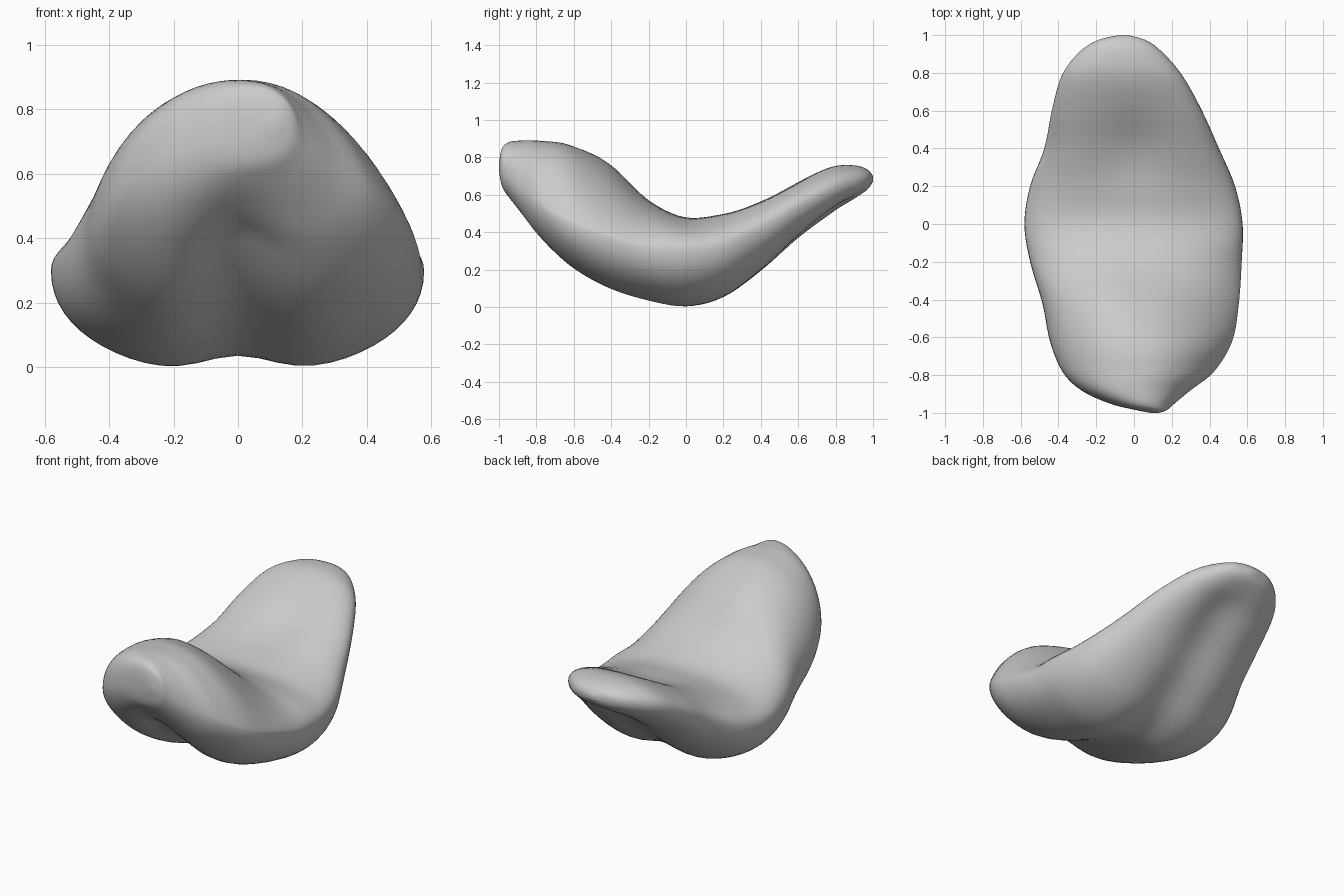
import bpy, bmesh, math

if "Cube" in bpy.data.objects:
    bpy.data.objects.remove(bpy.data.objects["Cube"])

# Cross-sections front to back: y, left x, right x, top z, bottom z, side-edge z
SECTIONS = [
    (-1.0, 0.09, 0.13, 0.77, 0.73, 0.75),
    (-0.985, 0.01, 0.175, 0.845, 0.645, 0.74),
    (-0.95, -0.13, 0.215, 0.88, 0.575, 0.69),
    (-0.88, -0.28, 0.30, 0.89, 0.475, 0.62),
    (-0.78, -0.38, 0.425, 0.89, 0.36, 0.54),
    (-0.62, -0.445, 0.52, 0.875, 0.215, 0.45),
    (-0.42, -0.485, 0.555, 0.785, 0.10, 0.38),
    (-0.20, -0.55, 0.57, 0.575, 0.03, 0.31),
    (0.0, -0.58, 0.575, 0.48, 0.0, 0.30),
    (0.2, -0.55, 0.535, 0.51, 0.05, 0.32),
    (0.4, -0.475, 0.45, 0.59, 0.19, 0.41),
    (0.6, -0.435, 0.36, 0.68, 0.37, 0.53),
    (0.78, -0.385, 0.26, 0.75, 0.505, 0.62),
    (0.9, -0.30, 0.16, 0.757, 0.575, 0.66),
    (0.97, -0.20, 0.07, 0.735, 0.625, 0.68),
    (1.0, -0.08, -0.03, 0.70, 0.67, 0.685),
]
STEPS, SIDES = 5, 64


def spline(a, b, c, d, t):
    """Catmull-Rom blend between rows b and c."""
    return [0.5 * (2*q + (r-p)*t + (2*p-5*q+4*r-s)*t*t + (3*q-p-3*r+s)*t**3)
            for p, q, r, s in zip(a, b, c, d)]


def ring(row):
    """Rounded section: drooping front right side, groove underneath, dished back."""
    y, xl, xr, zt, zb, ze = row
    xc, w = (xl + xr) / 2, (xr - xl) / 2
    fade = max(0.0, min(1.0, (1 - abs(y)) * 4))
    groove = fade * (0.06 + (0.06 * min(1, -y * 1.5) if y < 0 else 0))
    dish = 0.04 * math.exp(-((y - 0.4) / 0.2) ** 2)
    front = max(0.0, min(1.0, (-y - 0.1) / 0.3)) * fade
    tilt = 0.22 * math.exp(-((y + 0.42) / 0.22) ** 2)
    pts = []
    for i in range(SIDES):
        a = 2 * math.pi * i / SIDES
        c, s = math.cos(a), math.sin(a)
        x = xc + w * math.copysign(abs(c) ** 0.93, c)
        if s >= 0:
            h = s ** (0.93 + front * (0.65 if c > 0 else 0.12))
            z = ze + (zt - ze) * h - dish * h * math.exp(-(x / 0.2) ** 2)
            z -= tilt * h * max(0, x + 0.1)
        else:
            h = (-s) ** 0.93
            z = ze - (ze - zb) * h - 0.025 * fade * h
            z += groove * h * math.exp(-(x / 0.16) ** 2)
        pts.append((x, y, z))
    return pts


# Loft the curved body through the sections
bm = bmesh.new()
rows = [SECTIONS[0]] + SECTIONS + [SECTIONS[-1]]
loft = []
for k in range(len(SECTIONS) - 1):
    for j in range(STEPS):
        loft.append(spline(*rows[k:k + 4], j / STEPS))
loft.append(SECTIONS[-1])
rings = [[bm.verts.new(p) for p in ring(r)] for r in loft]
for a, b in zip(rings, rings[1:]):
    for i in range(SIDES):
        n = (i + 1) % SIDES
        bm.faces.new((a[i], a[n], b[n], b[i]))
bm.faces.new(rings[0])
bm.faces.new(rings[-1])
bmesh.ops.recalc_face_normals(bm, faces=bm.faces[:])

mesh = bpy.data.meshes.new("curved_body")
bm.to_mesh(mesh)
bm.free()
body = bpy.data.objects.new("curved_body", mesh)
bpy.context.collection.objects.link(body)
mesh.shade_smooth()
